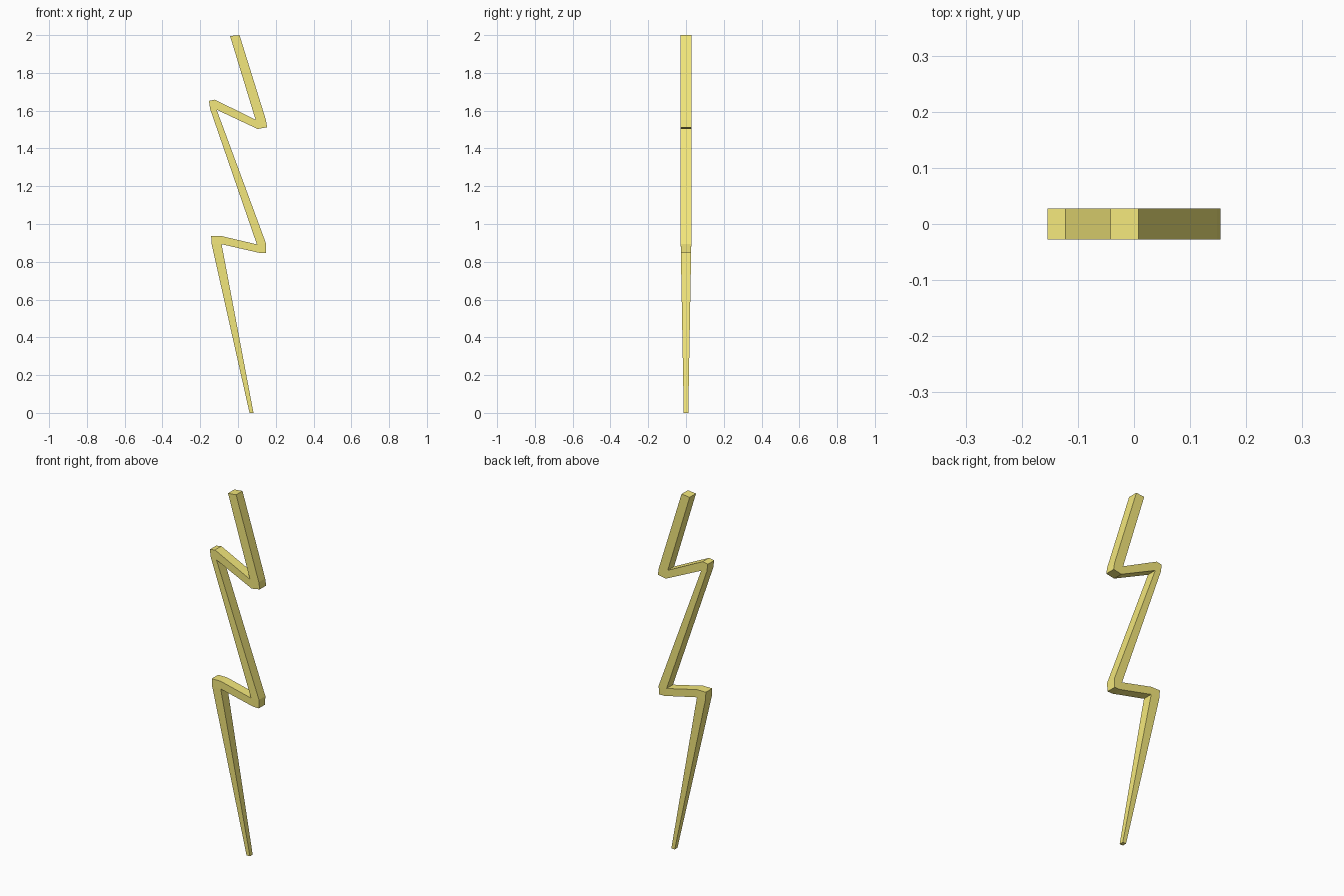
import bpy, bmesh

if "Cube" in bpy.data.objects:
    bpy.data.objects.remove(bpy.data.objects["Cube"])

DEPTH = 0.028      # half thickness of the bolt
TIP_DEPTH = 0.012  # half thickness at the lower tip
TAPER_Z = 0.89     # thickness tapers below this height

# Cross-sections along the zigzag: (x, z) on one edge, (x, z) on the other.
# Bends keep the inner corner fixed while the outer corner fans round.
in1, in2, in3, in4 = (0.093, 1.552), (-0.113, 1.605), (0.1, 0.892), (-0.087, 0.893)
sections = [
    ((-0.042, 1.995), (0.008, 2.0)),
    (in1, (0.148, 1.55)), (in1, (0.154, 1.512)), (in1, (0.104, 1.503)),
    ((-0.122, 1.658), in2), ((-0.154, 1.652), in2), ((-0.148, 1.61), in2),
    (in3, (0.149, 0.895)), (in3, (0.147, 0.847)), (in3, (0.114, 0.847)),
    ((-0.087, 0.936), in4), ((-0.142, 0.936), in4), ((-0.14, 0.895), in4),
    ((0.061, 0.0), (0.082, 0.0)),
]


def half_depth(z):
    t = min(1.0, z / TAPER_Z)
    return TIP_DEPTH + (DEPTH - TIP_DEPTH) * t


# Zigzag bolt: a four-sided bar through all sections
bm = bmesh.new()
rings = []
for a, b in sections:
    ring = []
    for (x, z), side in ((a, -1), (b, -1), (b, 1), (a, 1)):
        ring.append(bm.verts.new((x, side * half_depth(z), z)))
    rings.append(ring)
for r, s in zip(rings, rings[1:]):
    for i in range(4):
        j = (i + 1) % 4
        bm.faces.new((r[i], r[j], s[j], s[i]))
bm.faces.new(rings[0])
bm.faces.new(rings[-1])
bmesh.ops.remove_doubles(bm, verts=bm.verts, dist=0.0005)
bmesh.ops.recalc_face_normals(bm, faces=bm.faces)

mesh = bpy.data.meshes.new("lightning_bolt")
bm.to_mesh(mesh)
bm.free()
bolt = bpy.data.objects.new("lightning_bolt", mesh)
bpy.context.collection.objects.link(bolt)

# Yellow colour
yellow = bpy.data.materials.new("yellow")
yellow.diffuse_color = (0.9, 0.8, 0.2, 1.0)
yellow.use_nodes = True
yellow.node_tree.nodes["Principled BSDF"].inputs["Base Color"].default_value = yellow.diffuse_color
mesh.materials.append(yellow)
